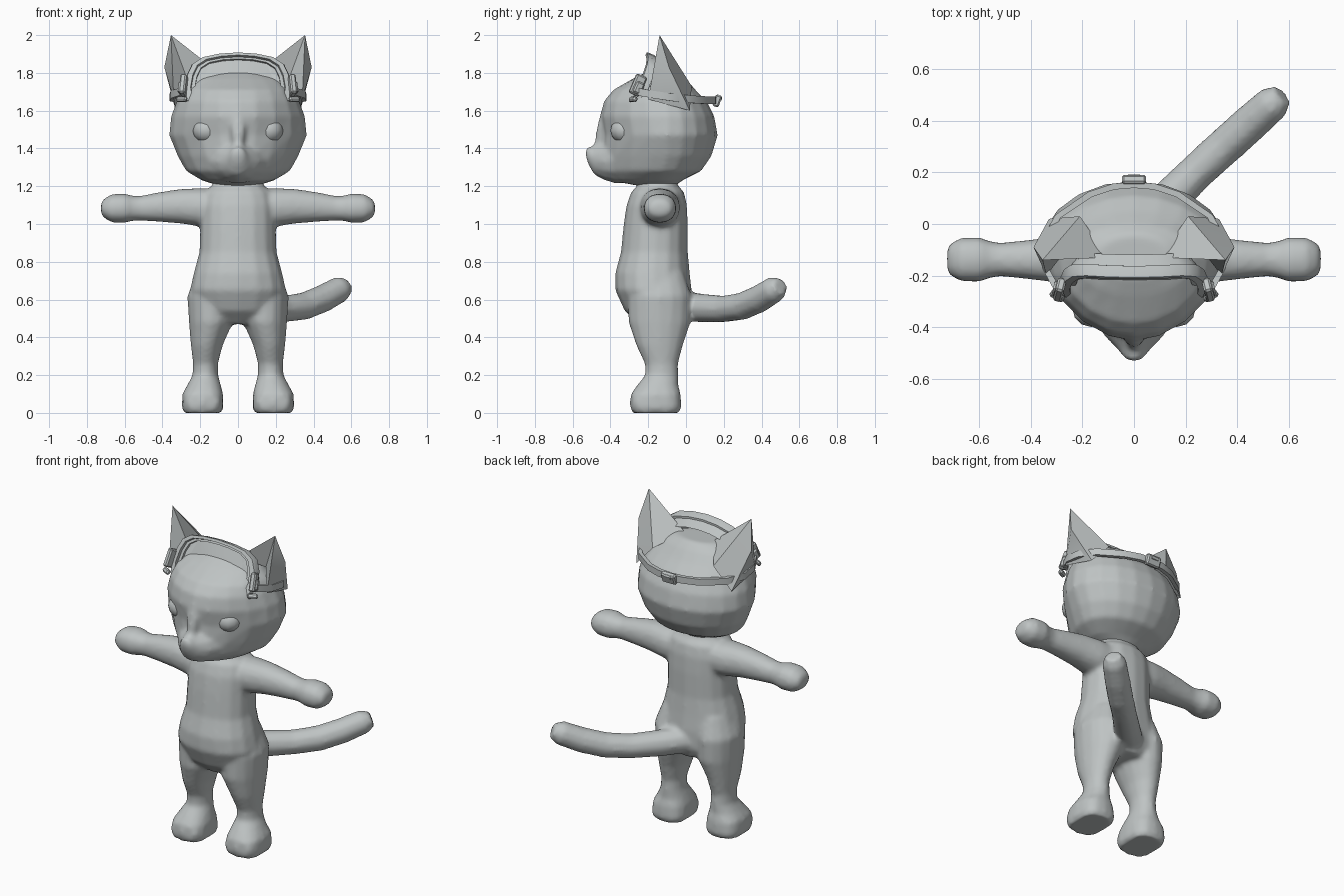
import bpy, bmesh, math
from mathutils import Vector, Matrix

if "Cube" in bpy.data.objects:
    bpy.data.objects.remove(bpy.data.objects["Cube"])

grey = bpy.data.materials.new("soft grey")
grey.use_nodes = True
grey.diffuse_color = (0.52, 0.55, 0.55, 1)
grey.node_tree.nodes["Principled BSDF"].inputs["Base Color"].default_value = grey.diffuse_color
X, Y, Z = Vector((1, 0, 0)), Vector((0, 1, 0)), Vector((0, 0, 1))


def finish(name, bm, angle=180):
    bmesh.ops.recalc_face_normals(bm, faces=bm.faces)
    mesh = bpy.data.meshes.new(name)
    bm.to_mesh(mesh)
    bm.free()
    ob = bpy.data.objects.new(name, mesh)
    bpy.context.collection.objects.link(ob)
    mesh.materials.append(grey)
    bpy.ops.object.select_all(action='DESELECT')
    ob.select_set(True)
    bpy.context.view_layer.objects.active = ob
    bpy.ops.object.shade_smooth_by_angle(angle=math.radians(angle))
    return ob


def ring(c, u, v, p=2.0, n=16):
    """Superellipse section around c with half axes u and v."""
    pts = []
    for i in range(n):
        a = math.tau * i / n
        k, s = math.cos(a), math.sin(a)
        pts.append(Vector(c) + u * math.copysign(abs(k) ** (2 / p), k)
                   + v * math.copysign(abs(s) ** (2 / p), s))
    return pts


def loft(bm, rings, caps=True):
    rows = [[bm.verts.new(p) for p in r] for r in rings]
    n = len(rows[0])
    for a, b in zip(rows, rows[1:]):
        for i in range(n):
            bm.faces.new((a[i], a[(i + 1) % n], b[(i + 1) % n], b[i]))
    if caps:
        bm.faces.new(rows[0][::-1])
        bm.faces.new(rows[-1])


def ball(bm, c, size):
    m = Matrix.Translation(c) @ Matrix.Diagonal((*size, 1))
    bmesh.ops.create_uvsphere(bm, u_segments=12, v_segments=8, radius=1, matrix=m)


def box(bm, c, size, tilt=0, turn=0):
    m = (Matrix.Translation(c) @ Matrix.Rotation(turn, 4, 'Z')
         @ Matrix.Rotation(tilt, 4, 'X') @ Matrix.Diagonal((*size, 1)))
    geo = bmesh.ops.create_cube(bm, size=1, matrix=m)
    edges = {e for v in geo["verts"] for e in v.link_edges}
    bmesh.ops.bevel(bm, geom=list(edges), offset=0.008, segments=1, affect='EDGES')


# Torso: height, half width, front, back
bm = bmesh.new()
torso = [(.47, .1, -.25, 0), (.54, .22, -.325, .03), (.65, .255, -.375, .03),
         (.74, .235, -.375, .02), (.85, .205, -.345, .01), (1, .2, -.33, .01),
         (1.1, .2, -.315, .005), (1.17, .18, -.29, -.01), (1.2, .14, -.26, -.04), (1.26, .12, -.25, -.06)]
loft(bm, [ring((0, (f + b) / 2, z), X * w, Y * (b - f) / 2, 2.2) for z, w, f, b in torso])

for s in (-1, 1):
    # Leg and foot: height, centre x, centre y, half width, half depth, squareness
    leg = [(0, .187, -.16, .1, .122, 3), (.03, .187, -.16, .11, .135, 3), (.1, .187, -.16, .108, .132, 2.6),
           (.145, .18, -.15, .09, .11, 2.2), (.2, .173, -.128, .068, .088, 2), (.26, .172, -.13, .066, .088, 2),
           (.36, .165, -.14, .085, .125, 2), (.48, .143, -.14, .117, .165, 2),
           (.62, .14, -.14, .128, .17, 2), (.74, .13, -.14, .09, .13, 2)]
    loft(bm, [ring((s * x, y, z), X * w, Y * d, p) for z, x, y, w, d, p in leg])
    for i in range(-1, 2):
        ball(bm, (s * .187 + i * .06, -.255 + .015 * abs(i), .055), (.038, .045, .055))
    # Arm and paw: distance, height, half depth, half height
    arm = [(.08, 1.085, .11, .1), (.2, 1.088, .105, .102), (.3, 1.094, .09, .092), (.42, 1.09, .075, .078),
           (.52, 1.083, .065, .065), (.56, 1.083, .072, .067), (.6, 1.084, .087, .078),
           (.67, 1.083, .085, .075), (.71, 1.083, .065, .05), (.725, 1.083, .045, .03)]
    loft(bm, [ring((s * x, -.138, z), Y * d, Z * h, 2.2) for x, z, d, h in arm])

# Tail swept outward in one vertical plane
path = [Vector(p) for p in ((0, -.04, .57), (.12, .08, .555), (.24, .2, .55), (.35, .3, .565),
                            (.45, .39, .605), (.54, .47, .655), (.575, .5, .672))]
radii = (.08, .078, .072, .074, .074, .07, .045)
side = Vector((.65, -.76, 0))
rows = []
for i, (c, r) in enumerate(zip(path, radii)):
    along = (path[min(i + 1, 6)] - path[max(i - 1, 0)]).normalized()
    rows.append(ring(c, side * r, side.cross(along) * r, n=10))
loft(bm, rows)
body = finish("body", bm)
fuse = body.modifiers.new("Fuse", 'REMESH')
fuse.mode, fuse.voxel_size, fuse.use_smooth_shade = 'VOXEL', .014, True
relax = body.modifiers.new("Relax", 'SMOOTH')
relax.iterations, relax.factor = 4, .5

# Head: height, half width, front, back, widest y, squareness of the front
bm = bmesh.new()
skull = [(1.2, .09, -.24, -.06, -.14, 2), (1.23, .19, -.4, -.02, -.14, 1.8), (1.28, .275, -.44, .08, -.12, 1.7),
         (1.36, .32, -.45, .135, -.1, 1.7), (1.47, .365, -.44, .168, -.1, 1.7), (1.57, .355, -.455, .15, -.1, 1.8),
         (1.65, .325, -.435, .11, -.11, 1.9), (1.71, .29, -.385, .05, -.12, 2), (1.77, .23, -.28, 0, -.12, 2),
         (1.805, .14, -.21, -.04, -.12, 2)]
rows = []
for z, w, f, b, m, p in skull:
    front = ring((0, m, z), X * w, Y * (m - f), p, 20)
    back = ring((0, m, z), X * w, Y * (b - m), 2, 20)
    rows.append([b if b.y > m else a for a, b in zip(front, back)])
loft(bm, rows)
# Muzzle, nose bridge and cheeks: depth, height, half width, half height
muzzle = [(-.36, 1.34, .17, .13), (-.44, 1.33, .11, .095), (-.485, 1.335, .065, .075),
          (-.515, 1.36, .042, .05), (-.53, 1.378, .025, .022)]
loft(bm, [ring((0, y, z), X * w, Z * h, 2, 12) for y, z, w, h in muzzle])
bridge = [(1.37, -.48, .035, .045), (1.43, -.44, .035, .045), (1.52, -.435, .045, .035), (1.6, -.415, .04, .035)]
loft(bm, [ring((0, y, z), X * w, Y * d, 2, 8) for z, y, w, d in bridge])
head = finish("head", bm)
fuse = head.modifiers.new("Fuse", 'REMESH')
fuse.mode, fuse.voxel_size, fuse.use_smooth_shade = 'VOXEL', .014, True
relax = head.modifiers.new("Relax", 'SMOOTH')
relax.iterations, relax.factor = 3, .5

# Eyes
bm = bmesh.new()
for s in (-1, 1):
    ball(bm, (s * .165, -.325, 1.495), (.075, .075, .068))
finish("eyes", bm)

# Ears: cupped cones with an outer ridge
bm = bmesh.new()
for s in (-1, 1):
    tip, inner, cup, low, ridge, rear, root = [bm.verts.new((s * x, y, z)) for x, y, z in (
        (.355, -.14, 2), (.1, -.13, 1.8), (.27, -.11, 1.77), (.34, -.2, 1.66),
        (.39, -.09, 1.83), (.21, .03, 1.73), (.33, .02, 1.6))]
    for f in ((tip, inner, cup), (tip, cup, low), (tip, low, ridge), (tip, ridge, rear),
              (tip, rear, inner), (ridge, low, root), (ridge, root, rear), (cup, inner, rear, root, low)):
        bm.faces.new(f)
finish("ears", bm, 40)

# Goggles: rounded outline in a tilted, curved plane
half = [(0, .245), (.1, .24), (.19, .225), (.245, .19), (.272, .13), (.285, .05),
        (.275, -.02), (.23, -.06), (.1, -.06)]
outline = half + [(-x, t) for x, t in half[:0:-1]]
up, inward = Vector((0, .41, .91)), Vector((0, .91, -.41))


def rim(scale, depth):
    return [Vector((0, -.3, 1.685)) + X * x * scale + up * (.09 + (t - .09) * scale)
            + inward * (depth + .5 * (x * scale) ** 2) for x, t in outline]


bm = bmesh.new()
loft(bm, [rim(*r) for r in ((.8, .03), (.8, .012), (.87, .012), (.88, -.008), (.98, -.008), (1, .006),
                           (1, .04), (.93, .045), (.84, .1))], False)
finish("goggle_frame", bm, 35)
bm = bmesh.new()
loft(bm, [rim(k, .028) for k in (.81, .5, .1)], True)
finish("goggle_lens", bm, 35)

# Side clips and their prongs
bm = bmesh.new()
for s in (-1, 1):
    box(bm, (s * .288, -.255, 1.735), (.034, .06, .11), -.42, s * .25)
    box(bm, (s * .303, -.25, 1.72), (.022, .045, .065), -.42, s * .25)
    box(bm, (s * .298, -.28, 1.66), (.06, .025, .03), -.6, s * .5)
finish("strap_clips", bm, 30)

# Strap around the back of the head
half = [(.3, -.25, 1.7), (.345, -.17, 1.685), (.35, -.07, 1.67), (.295, .03, 1.66), (.17, .115, 1.655), (.08, .145, 1.655)]
line = half + [(0, .152, 1.655)] + [(-x, y, z) for x, y, z in half[::-1]]
bm = bmesh.new()
rows = []
for x, y, z in line:
    out = Vector((x, y + .12, 0)).normalized() * .012
    c = Vector((x, y, z))
    rows.append([c + out + Z * .02, c + out - Z * .02, c - out - Z * .02, c - out + Z * .02])
loft(bm, rows)
finish("strap", bm, 35)

# Rear buckle
bm = bmesh.new()
box(bm, (0, .165, 1.652), (.095, .035, .065), -.35)
box(bm, (0, .178, 1.665), (.06, .025, .03), -.35)
finish("rear_buckle", bm, 30)
